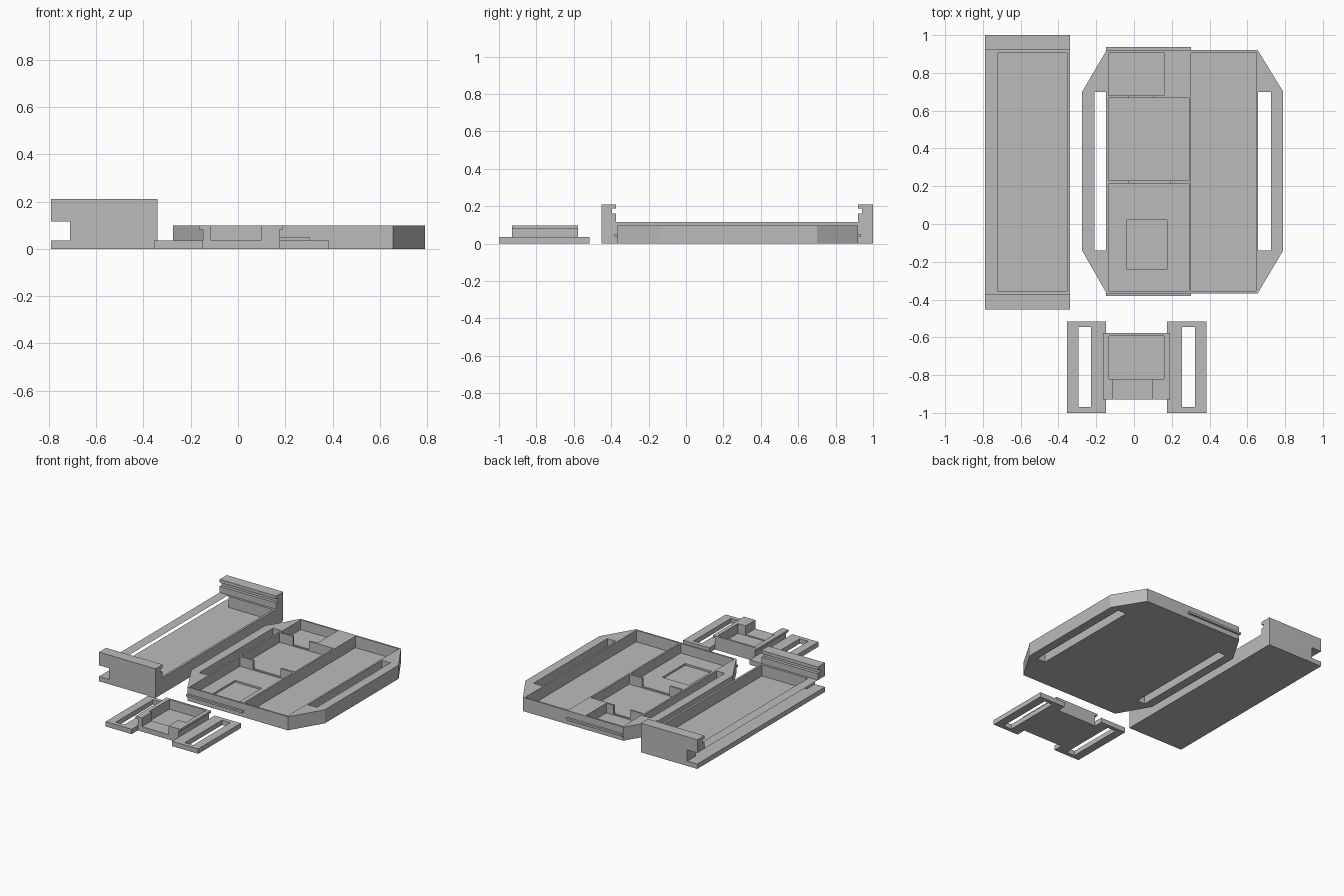
import bpy
import bmesh

if "Cube" in bpy.data.objects:
    bpy.data.objects.remove(bpy.data.objects["Cube"], do_unlink=True)

gray = bpy.data.materials.new("plain gray")
gray.use_nodes = True
color = (0.5, 0.5, 0.5, 1)
gray.diffuse_color = color
gray.node_tree.nodes["Principled BSDF"].inputs["Base Color"].default_value = color


def prism(name, outline, z0, z1):
    """Extrude a flat outline between two heights."""
    bm = bmesh.new()
    face = bm.faces.new([bm.verts.new((x, y, z0)) for x, y in outline])
    top = bmesh.ops.extrude_face_region(bm, geom=[face])["geom"]
    verts = [v for v in top if isinstance(v, bmesh.types.BMVert)]
    bmesh.ops.translate(bm, verts=verts, vec=(0, 0, z1 - z0))
    bmesh.ops.recalc_face_normals(bm, faces=bm.faces)
    mesh = bpy.data.meshes.new(name)
    bm.to_mesh(mesh)
    bm.free()
    mesh.materials.append(gray)
    obj = bpy.data.objects.new(name, mesh)
    bpy.context.collection.objects.link(obj)
    return obj


def block(name, x0, x1, y0, y1, z0, z1):
    return prism(name, [(x0, y0), (x1, y0), (x1, y1), (x0, y1)], z0, z1)


def carve(obj, *boxes):
    """Subtract box-shaped pockets one after another."""
    for box in boxes:
        cutter = block("cutter", *box)
        cutter.hide_render = True
        mod = obj.modifiers.new("pocket", 'BOOLEAN')
        mod.operation = 'DIFFERENCE'
        mod.solver = 'EXACT'
        mod.object = cutter
        bpy.context.view_layer.objects.active = obj
        bpy.ops.object.modifier_apply(modifier=mod.name)
        bpy.data.objects.remove(cutter, do_unlink=True)


FAR = 2
BASE = 0.035   # plate thickness
RIM = 0.098    # rim height

# Sliding cover: end walls with grooves, low side wall, open notch
cover = block("sliding_cover", -0.79, -0.34, -0.453, 1.0, 0, 0.21)
carve(cover,
      (-FAR, FAR, -0.373, 0.92, 0.115, FAR),
      (-FAR, FAR, -0.395, 0.942, 0.16, 0.187),
      (-0.72, -0.355, -0.358, 0.905, BASE, 0.13),
      (-FAR, -0.71, -FAR, FAR, BASE, 0.115))

# Tray body with chamfered strap wings
tray = prism("tray", [(-0.145, -0.367), (0.655, -0.367), (0.79, -0.14), (0.79, 0.70),
                      (0.655, 0.92), (-0.145, 0.92), (-0.275, 0.70), (-0.275, -0.14)], 0, RIM)
FLOOR, NOTCH, DEEP = 0.028, 0.036, 0.015
carve(tray,
      # strap slots
      (-0.21, -0.147, -0.14, 0.70, -1, 1),
      (0.657, 0.725, -0.14, 0.70, -1, 1),
      # long compartment
      (0.302, 0.645, -0.355, 0.907, DEEP, 1),
      # three stacked compartments
      (-0.135, 0.158, 0.68, 0.907, FLOOR, 1),
      (-0.135, 0.29, 0.23, 0.668, FLOOR, 1),
      (-0.135, 0.29, -0.355, 0.215, FLOOR, 1),
      # passages through the dividers
      (-0.03, 0.10, 0.66, 0.69, NOTCH, 1),
      (-0.03, 0.19, 0.205, 0.24, NOTCH, 1),
      # recess in the floor
      (-0.037, 0.175, -0.24, 0.02, DEEP, 1))

# Guide rails on both tray ends
block("front_rail", -0.147, 0.302, -0.382, -0.366, BASE, 0.05)
block("back_rail", -0.147, 0.302, 0.919, 0.936, BASE, 0.05)

# Small strap clip: slotted arms and a raised box with a top lip
clip = block("strap_clip", -0.355, 0.383, -1.0, -0.515, 0, RIM)
carve(clip,
      # lower the arms
      (-FAR, -0.165, -FAR, FAR, BASE, 1),
      (0.19, FAR, -FAR, FAR, BASE, 1),
      (-FAR, FAR, -FAR, -0.93, BASE, 1),
      (-FAR, FAR, -0.578, FAR, BASE, 1),
      # undercut the lip
      (-FAR, -0.147, -FAR, FAR, BASE, 0.082),
      (0.175, FAR, -FAR, FAR, BASE, 0.082),
      # gaps between the arms
      (-0.147, 0.175, -FAR, -0.93, -1, 1),
      (-0.147, 0.175, -0.578, FAR, -1, 1),
      # strap slots
      (-0.295, -0.227, -0.97, -0.545, -1, 1),
      (0.255, 0.322, -0.97, -0.545, -1, 1),
      # pocket and front channel
      (-0.133, 0.16, -0.82, -0.592, FLOOR, 1),
      (-0.115, 0.098, -FAR, -0.81, NOTCH, 1))
